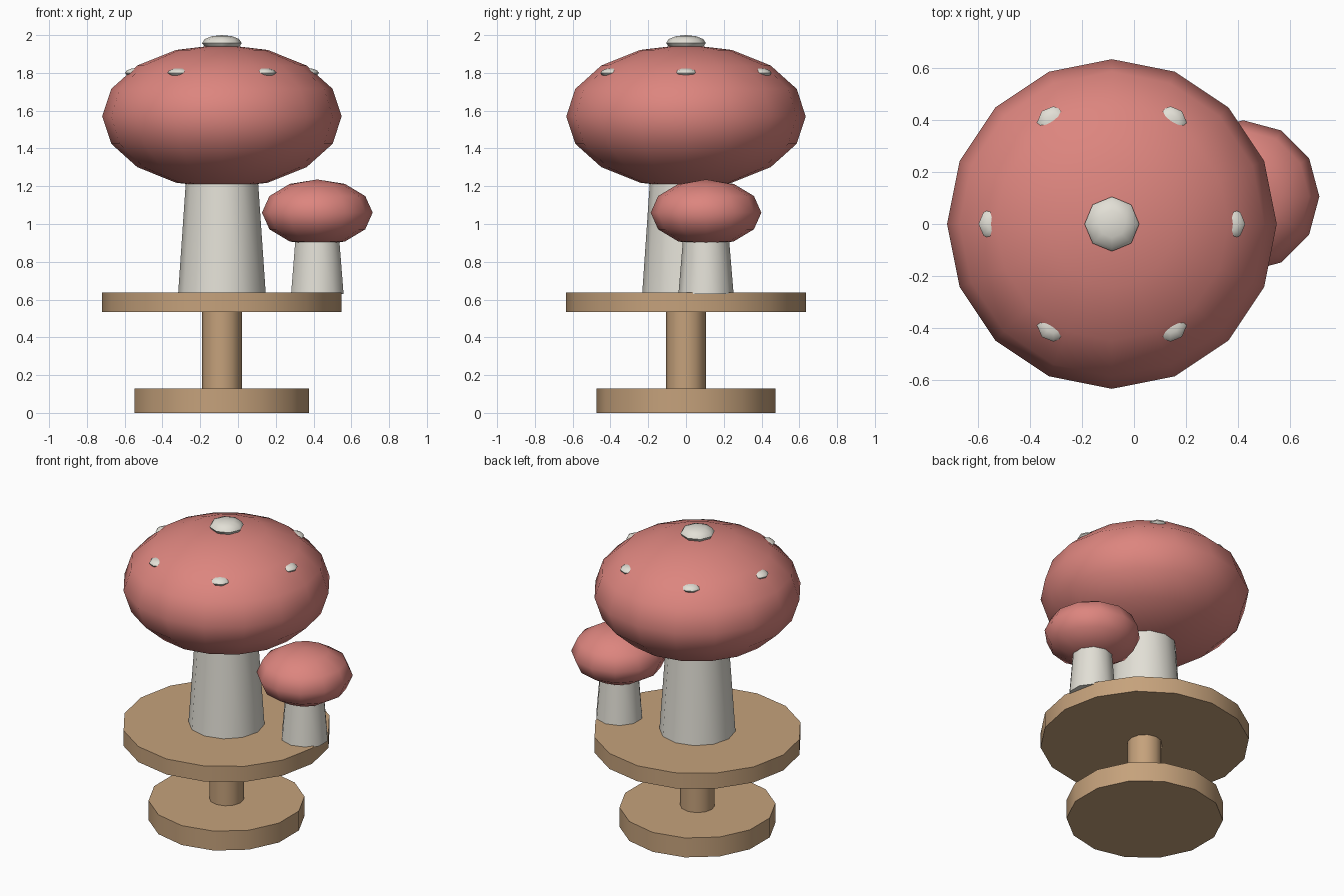
import bpy
import math

cube = bpy.data.objects.get("Cube")
if cube:
    bpy.data.objects.remove(cube, do_unlink=True)


def make_material(name, rgb):
    mat = bpy.data.materials.new(name)
    mat.use_nodes = True
    mat.diffuse_color = (*rgb, 1)
    bsdf = next(n for n in mat.node_tree.nodes if n.type == 'BSDF_PRINCIPLED')
    bsdf.inputs["Base Color"].default_value = (*rgb, 1)
    return mat


RED = make_material("soft red", (0.72, 0.235, 0.21))
CREAM = make_material("cream", (0.76, 0.74, 0.67))
WOOD = make_material("light wood", (0.56, 0.36, 0.20))


def finish(name, mat):
    obj = bpy.context.object
    obj.name = name
    obj.data.materials.append(mat)
    bpy.ops.object.shade_smooth_by_angle(angle=math.radians(50))
    return obj


def column(name, mat, x, y, bottom, top, r_bottom, r_top, sides):
    """Upright cylinder or tapered cone between two heights."""
    bpy.ops.mesh.primitive_cone_add(
        vertices=sides, radius1=r_bottom, radius2=r_top, depth=top - bottom,
        location=(x, y, (bottom + top) / 2))
    return finish(name, mat)


def dome(name, mat, x, y, z, radius, flatten, segments, rings):
    """Sphere squashed in height."""
    bpy.ops.mesh.primitive_uv_sphere_add(
        segments=segments, ring_count=rings, radius=radius, location=(x, y, z))
    bpy.context.object.scale.z = flatten
    bpy.ops.object.transform_apply(location=False, rotation=False, scale=True)
    return finish(name, mat)


CX = -0.085  # axis of the stand and the large mushroom

# Wooden stand
column("base_disc", WOOD, CX, 0, 0, 0.13, 0.474, 0.474, 14)
column("stand_post", WOOD, CX, 0, 0.1, 0.56, 0.105, 0.105, 12)
column("upper_disc", WOOD, CX, 0, 0.533, 0.637, 0.634, 0.634, 16)

# Large mushroom
column("large_stem", CREAM, CX, 0, 0.63, 1.3, 0.232, 0.186, 12)
dome("large_cap", RED, CX, 0, 1.57, 0.634, 0.6, 16, 8)

# Cap spots: one on the crown and a ring of six
dome("crown_spot", CREAM, CX, 0, 1.958, 0.105, 0.4, 8, 6)
for i in range(6):
    a = math.radians(60 * i)
    dome(f"cap_spot_{i + 1}", CREAM, CX + 0.45 * math.cos(a),
         0.45 * math.sin(a), 1.80, 0.063, 0.4, 8, 6)

# Small mushroom
column("small_stem", CREAM, 0.42, 0.106, 0.63, 0.98, 0.146, 0.117, 10)
dome("small_cap", RED, 0.42, 0.106, 1.06, 0.293, 0.6, 12, 6)
